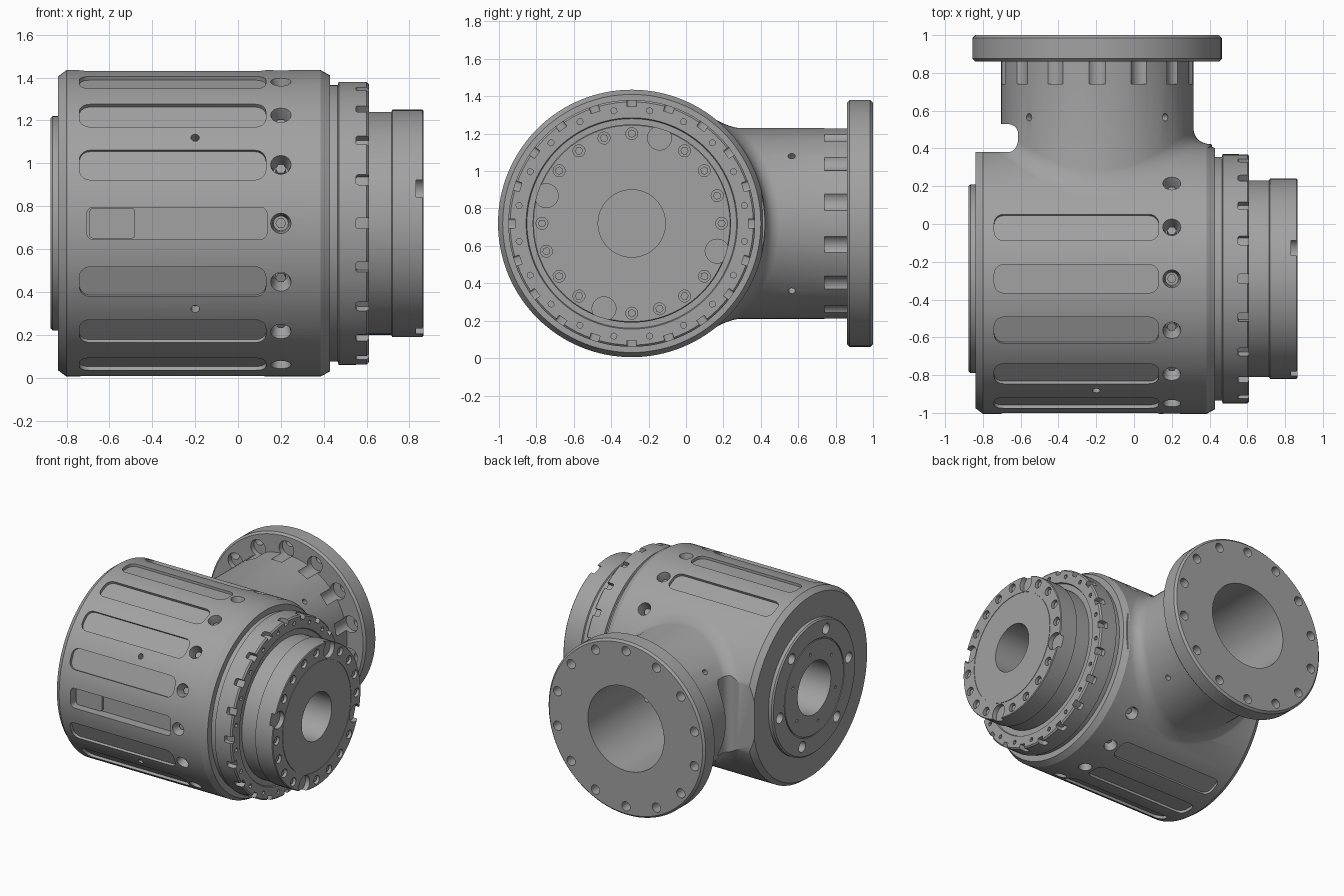
import bpy, bmesh
from math import pi, sin, cos, sqrt, radians
from mathutils import Matrix

cube = bpy.data.objects.get("Cube")
if cube:
    bpy.data.objects.remove(cube)

grey = bpy.data.materials.new("cast_grey")
grey.use_nodes = True
GREY = (0.36, 0.36, 0.36, 1)
grey.diffuse_color = GREY
grey.node_tree.nodes["Principled BSDF"].inputs["Base Color"].default_value = GREY

T, R = Matrix.Translation, Matrix.Rotation
DRUM_Y, NECK_X, MID_Z = -0.29, -0.195, 0.72
DRUM_R, NECK_R = 0.715, 0.51
DRUM = T((0, DRUM_Y, MID_Z)) @ R(pi / 2, 4, 'Y')     # local z runs along +x
NECK = T((NECK_X, 0, MID_Z)) @ R(-pi / 2, 4, 'X')    # local z runs along +y


def skin(bm, rings, loop=False):
    """Join rings of points into a solid, capped unless the rings loop."""
    rows = [[bm.verts.new(p) for p in ring] for ring in rings]
    n = len(rows[0])
    pairs = list(zip(rows, rows[1:])) + ([(rows[-1], rows[0])] if loop else [])
    for a, b in pairs:
        for i in range(n):
            j = (i + 1) % n
            bm.faces.new((a[i], a[j], b[j], b[i]))
    if not loop:
        bm.faces.new(rows[0][::-1])
        bm.faces.new(rows[-1])


def lathe(bm, profile, frame, n=96, loop=False):
    skin(bm, [[frame @ T((r * cos(2 * pi * i / n), r * sin(2 * pi * i / n), z)).translation
               for i in range(n)] for r, z in profile], loop)


def rod(bm, r, z0, z1, frame, n=16):
    lathe(bm, [(r, z0), (r, z1)], frame, n)


def slot(bm, w, h, r, z0, z1, frame):
    """Rounded rectangle prism."""
    pts = []
    for k, (sx, sy) in enumerate([(1, 1), (-1, 1), (-1, -1), (1, -1)]):
        for s in range(6):
            a = (k + s / 5) * pi / 2
            pts.append((sx * (w / 2 - r) + r * cos(a), sy * (h / 2 - r) + r * sin(a)))
    skin(bm, [[frame @ T((x, y, z)).translation for x, y in pts] for z in (z0, z1)])


def around(frame, deg, r=0.0, z=0.0):
    return frame @ R(radians(deg), 4, 'Z') @ T((r, 0, z))


def outward(frame, deg, z):
    """Frame on the axis whose local z points radially outward."""
    return around(frame, deg, 0, z) @ R(pi / 2, 4, 'Y')


def make(name, bm):
    bmesh.ops.recalc_face_normals(bm, faces=bm.faces)
    mesh = bpy.data.meshes.new(name)
    bm.to_mesh(mesh)
    bm.free()
    ob = bpy.data.objects.new(name, mesh)
    mesh.materials.append(grey)
    bpy.context.collection.objects.link(ob)
    return ob


def combine(ob, bm, op='DIFFERENCE'):
    tool = make("tool", bm)
    tool.hide_render = True
    mod = ob.modifiers.new("cut", 'BOOLEAN')
    mod.operation, mod.object, mod.solver = op, tool, 'EXACT'
    bpy.context.view_layer.objects.active = ob
    bpy.ops.object.modifier_apply(modifier=mod.name)
    bpy.data.objects.remove(tool)


# Drum with chamfered ends and a raised cap on its right end
bm = bmesh.new()
lathe(bm, [(0.49, -0.875), (0.5, -0.865), (0.5, -0.84), (0.685, -0.84), (DRUM_R, -0.8),
           (DRUM_R, 0.385), (0.69, 0.43)], DRUM, 128)
body = make("drum_housing", bm)

# Neck and rear flange
bm = bmesh.new()
lathe(bm, [(NECK_R, 0), (NECK_R, 0.86), (0.645, 0.86), (0.66, 0.875), (0.66, 0.985),
           (0.645, 1.0)], NECK)
combine(body, bm, 'UNION')


# Fillet where the neck meets the drum
def drum_height(r, a):
    return DRUM_Y + sqrt(DRUM_R ** 2 - (r * sin(a)) ** 2)


def fillet_section(a, d=0.1):
    low, corner = drum_height(NECK_R + d, a), drum_height(NECK_R, a)
    pts = []
    for i in range(9):
        t = i / 8
        pts.append((NECK_R - 0.002 + d * t * t,
                    (1 - t) ** 2 * (corner + d) + 2 * t * (1 - t) * corner + t * t * (low - 0.003)))
    return pts + [(NECK_R + d, low - 0.05), (NECK_R - 0.05, corner - 0.06),
                  (NECK_R - 0.05, corner + d)]


bm = bmesh.new()
angles = [2 * pi * (i + 0.5) / 96 for i in range(96)]
skin(bm, [[NECK @ T((r * cos(a), r * sin(a), z)).translation for r, z in fillet_section(a)]
          for a in angles], loop=True)
combine(body, bm, 'UNION')

# Shallow panels, bolt pits and small holes around the drum (270 faces the front)
bm = bmesh.new()
bolts = bmesh.new()
for k in range(16):
    deg = k * 22.5
    off = abs(deg - 90)
    if off > 50 and k != 12:
        slot(bm, 0.87, 0.15, 0.05, 0.692, 0.8, outward(DRUM, deg, -0.305))
    if off > 40:
        pit = outward(DRUM, deg, 0.2)
        lathe(bm, [(0.035, 0.62), (0.04, 0.68), (0.056, 0.75)], pit, 16)
        rod(bolts, 0.025, 0.6, 0.665, pit, 6)
for deg in (236, 304):
    rod(bm, 0.02, 0.66, 0.8, outward(DRUM, deg, -0.2), 12)
for deg in (45, 135, 225, 315):
    rod(bm, 0.02, 0.47, 0.6, outward(NECK, deg, 0.565), 12)
# Front inspection window
slot(bm, 0.84, 0.15, 0.03, 0.64, 0.8, outward(DRUM, 270, -0.285))
# Side relief between neck and drum
slot(bm, 0.5, 0.15, 0.06, -0.29, 0.29, T((-0.86, 0.455, MID_Z)))
# Rear bore
rod(bm, 0.32, 0.2, 1.1, NECK, 64)
# Right end cap bore, screw holes and pin holes
rod(bm, 0.2, -1, -0.62, DRUM, 48)
for k in range(6):
    rod(bm, 0.04, -1, -0.8, around(DRUM, 60 * k + 20, 0.42), 16)
    rod(bm, 0.012, -1, -0.84, around(DRUM, 60 * k + 50, 0.27), 8)
combine(body, bm)

# Deeper window pocket, bore floor openings and flange counterbores
bm = bmesh.new()
slot(bm, 0.21, 0.14, 0.02, 0.5, 0.66, outward(DRUM, 270, -0.59))
slot(bm, 0.04, 0.14, 0.015, 0.6, 0.66, outward(DRUM, 270, -0.5))
rod(bm, 0.17, -0.1, 0.25, NECK @ T((0.06, 0.1, 0)), 32)
for k in range(5):
    rod(bm, 0.025, 0.25, 0.4, outward(NECK, 72 * k + 20, 0.32), 12)
for k in range(14):
    rod(bm, 0.062, 0.74, 0.9, around(NECK, 90 + k * 360 / 14, 0.55), 20)
combine(body, bm)
bm = bmesh.new()
for k in range(14):
    rod(bm, 0.035, 0.88, 1.1, around(NECK, 90 + k * 360 / 14, 0.59), 16)
combine(body, bm)

# Fine circular step on the end cap
bm = bmesh.new()
lathe(bm, [(0.352, -0.9), (0.352, -0.868), (0.36, -0.868), (0.36, -0.9)], DRUM, 96, True)
combine(body, bm)
make("drum_bolts", bolts)

# Clamp ring on the left end
bm = bmesh.new()
lathe(bm, [(0.48, 0.4), (0.645, 0.4), (0.645, 0.465), (0.66, 0.47), (0.66, 0.6), (0.65, 0.61),
           (0.565, 0.61), (0.56, 0.6), (0.48, 0.6)], DRUM, 96, True)
ring = make("clamp_ring", bm)
bm = bmesh.new()
for k in range(20):
    slot(bm, 0.08, 0.05, 0.012, 0.625, 0.7, outward(DRUM, 18 * k, 0.59))
    rod(bm, 0.017, 0.57, 0.65, around(DRUM, 18 * k + 9, 0.61), 6)
combine(ring, bm)

# Output hub with blind bore and bolt circle
bm = bmesh.new()
lathe(bm, [(0.52, 0.42), (0.52, 0.715), (0.53, 0.72), (0.53, 0.86), (0.525, 0.865)], DRUM)
hub = make("output_hub", bm)
bm = bmesh.new()
screws = bmesh.new()
rod(bm, 0.18, 0.45, 1, DRUM, 48)
lathe(bm, [(0.408, 0.861), (0.412, 0.861), (0.412, 0.9), (0.408, 0.9)], DRUM, 96, True)
for k in range(20):
    spot = around(DRUM, 18 * k, 0.48)
    if k % 5 == 4:
        # Scalloped reliefs at the rim
        rod(bm, 0.064, 0.83, 1, spot, 24)
    else:
        rod(bm, 0.032, 0.82, 1, spot, 16)
        rod(screws, 0.022, 0.8, 0.85, spot, 6)
combine(hub, bm)
make("hub_screws", screws)

# Crisp edges, smooth curved walls
bpy.ops.object.select_all(action='DESELECT')
for ob in (body, ring, hub):
    ob.select_set(True)
bpy.context.view_layer.objects.active = body
bpy.ops.object.shade_smooth_by_angle(angle=radians(25))
